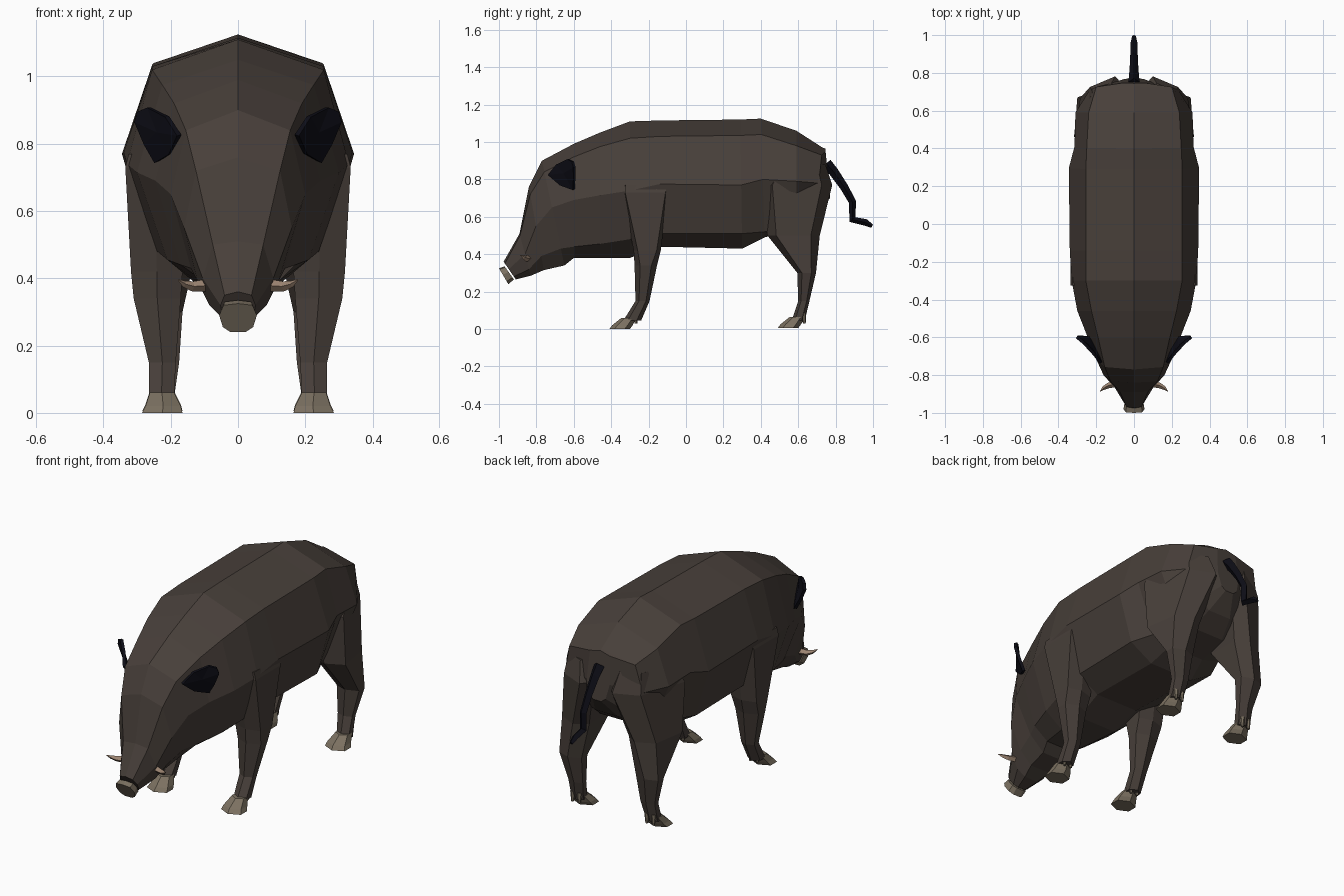
import bpy, bmesh
from mathutils import Vector


def material(name, rgb):
    m = bpy.data.materials.new(name)
    m.diffuse_color = (*rgb, 1)
    return m


HIDE = material("brown_hide", (0.064, 0.050, 0.042))
BLACK = material("black_hair", (0.004, 0.004, 0.008))
HORN = material("hoof_horn", (0.20, 0.165, 0.12))
IVORY = material("tusk_ivory", (0.33, 0.23, 0.165))


def finish(name, bm, mat):
    bmesh.ops.recalc_face_normals(bm, faces=bm.faces)
    me = bpy.data.meshes.new(name)
    bm.to_mesh(me)
    bm.free()
    ob = bpy.data.objects.new(name, me)
    me.materials.append(mat)
    bpy.context.collection.objects.link(ob)
    return ob


def loft(name, rings, mat):
    bm = bmesh.new()
    loops = [[bm.verts.new(p) for p in r] for r in rings]
    n = len(rings[0])
    for a, b in zip(loops, loops[1:]):
        for i in range(n):
            j = (i + 1) % n
            bm.faces.new((a[i], a[j], b[j], b[i]))
    bm.faces.new(loops[0])
    bm.faces.new(loops[-1])
    return finish(name, bm, mat)


def mirror(ob):
    ob.modifiers.new("Mirror", 'MIRROR').use_mirror_merge = False


def body_ring(yt, yb, zt, xu, zu, xm, zm, xl, zl, zb):
    half = [(xu, zu), (xm, zm), (xl, zl), (xl * 0.5, zb)]
    prof = [(0, zt)] + half + [(-x, z) for x, z in reversed(half)]
    return [(x, yt + (yb - yt) * (zt - z) / (zt - zb), z) for x, z in prof]


def leg_ring(z, yf, yb, xi, xo, cut=.25, tuck=0):
    # six-sided section; cut sets the corner size, tuck pulls the rear inward
    xc, d = (xi + xo) / 2, yb - yf
    return [(x, y, z) for x, y in [
        (xc, yf), (xo, yf + d * cut), (xo - tuck, yb - d * cut),
        (xc - tuck, yb), (xi, yb - d * cut), (xi, yf + d * cut)]]


def tube(name, pts, radii, mat):
    cu = bpy.data.curves.new(name, 'CURVE')
    cu.dimensions = '3D'
    cu.bevel_depth = 1
    cu.bevel_resolution = 0
    cu.use_fill_caps = True
    sp = cu.splines.new('POLY')
    sp.points.add(len(pts) - 1)
    for p, co, r in zip(sp.points, pts, radii):
        p.co = (*co, 1)
        p.radius = r
    sp.use_smooth = False
    cu.materials.append(mat)
    ob = bpy.data.objects.new(name, cu)
    bpy.context.collection.objects.link(ob)
    return ob


# Body and head: sections from rump to snout, tilting along the face
stations = [
    (.745, .77, .965, .06, .95, .07, .80, .05, .72, .70),
    (.73, .69, .97, .20, .93, .235, .78, .14, .64, .60),
    (.59, .59, 1.06, .24, .98, .31, .79, .20, .54, .53),
    (.40, .42, 1.125, .25, 1.04, .315, .80, .22, .52, .49),
    (.29, .30, 1.12, .255, 1.035, .345, .77, .27, .51, .43),
    (-.14, -.14, 1.115, .255, 1.03, .34, .775, .26, .51, .44),
    (-.30, -.30, 1.11, .255, 1.02, .33, .74, .24, .48, .38),
    (-.46, -.46, 1.05, .225, .975, .30, .715, .21, .455, .38),
    (-.60, -.60, .99, .19, .92, .245, .69, .17, .44, .38),
    (-.77, -.65, .90, .155, .84, .20, .65, .14, .43, .34),
    (-.84, -.76, .76, .125, .72, .16, .55, .12, .39, .315),
    (-.89, -.83, .51, .075, .50, .105, .40, .085, .32, .285),
    (-.975, -.91, .36, .04, .35, .052, .32, .045, .28, .265),
]
loft("body", [body_ring(*s) for s in stations], HIDE)

# Snout disc
loft("snout", [
    body_ring(-.97, -.92, .335, .04, .33, .05, .305, .045, .275, .265),
    body_ring(-1.0, -.95, .325, .043, .32, .056, .29, .045, .255, .24),
], HORN)

# Legs, hooves and dewclaws
legs = {
    "front": [(.77, -.34, -.085, .15, .325, .06), (.73, -.34, -.095, .15, .335, .06),
              (.42, -.28, -.135, .165, .318, .15), (.34, -.275, -.155, .17, .31),
              (.15, -.27, -.195, .185, .265), (.045, -.335, -.24, .19, .265)],
    "hind": [(.88, .48, .745, .08, .28, .17, .06), (.77, .405, .782, .05, .318, .15, .085),
             (.50, .435, .715, .12, .315, .17, .03), (.30, .595, .695, .165, .30),
             (.15, .60, .66, .175, .262), (.045, .565, .635, .19, .262)],
}
for name, rings in legs.items():
    mirror(loft(name + "_leg", [leg_ring(*r) for r in rings], HIDE))
    z0, yt, yf = (0, -.345, -.41) if name == "front" else (.005, .555, .49)
    mirror(loft(name + "_hoof", [
        leg_ring(z0 + .06, yt, yt + .08, .19, .262),
        leg_ring(z0 + .02, yf + .015, yf + .125, .17, .275),
        leg_ring(z0, yf, yf + .11, .165, .285)], HORN))
    for x in (.205, .245):
        mirror(loft(name + "_dewclaw", [
            leg_ring(.085, yt + .06, yt + .088, x - .013, x + .013),
            leg_ring(.03, yt + .07, yt + .085, x - .006, x + .006)], HORN))

# Ears: thin leaf with a hollow centre
bm = bmesh.new()
rim = [(.175, -.735, .825), (.21, -.69, .88), (.265, -.63, .908), (.295, -.605, .895),
       (.303, -.597, .865), (.275, -.597, .80), (.243, -.60, .745), (.20, -.67, .77)]
vs = [bm.verts.new(p) for p in rim]
mid = bm.verts.new(Vector((.235, -.65, .835)))
for a, b in zip(vs, vs[1:] + vs[:1]):
    bm.faces.new((a, b, mid))
ear = finish("ear", bm, BLACK)
so = ear.modifiers.new("Solidify", 'SOLIDIFY')
so.thickness = .016
so.offset = 0
mirror(ear)

# Tusks
mirror(tube("tusk", [(.075, -.84, .38), (.135, -.855, .376), (.16, -.868, .383),
                     (.178, -.885, .395)], [.02, .015, .010, .002], IVORY))

# Tail
tube("tail", [(0, .75, .885), (0, .79, .84), (0, .845, .76), (0, .89, .68),
              (0, .89, .585), (0, .96, .57), (0, .995, .55)],
     [.03, .026, .022, .02, .02, .018, .01], BLACK)
